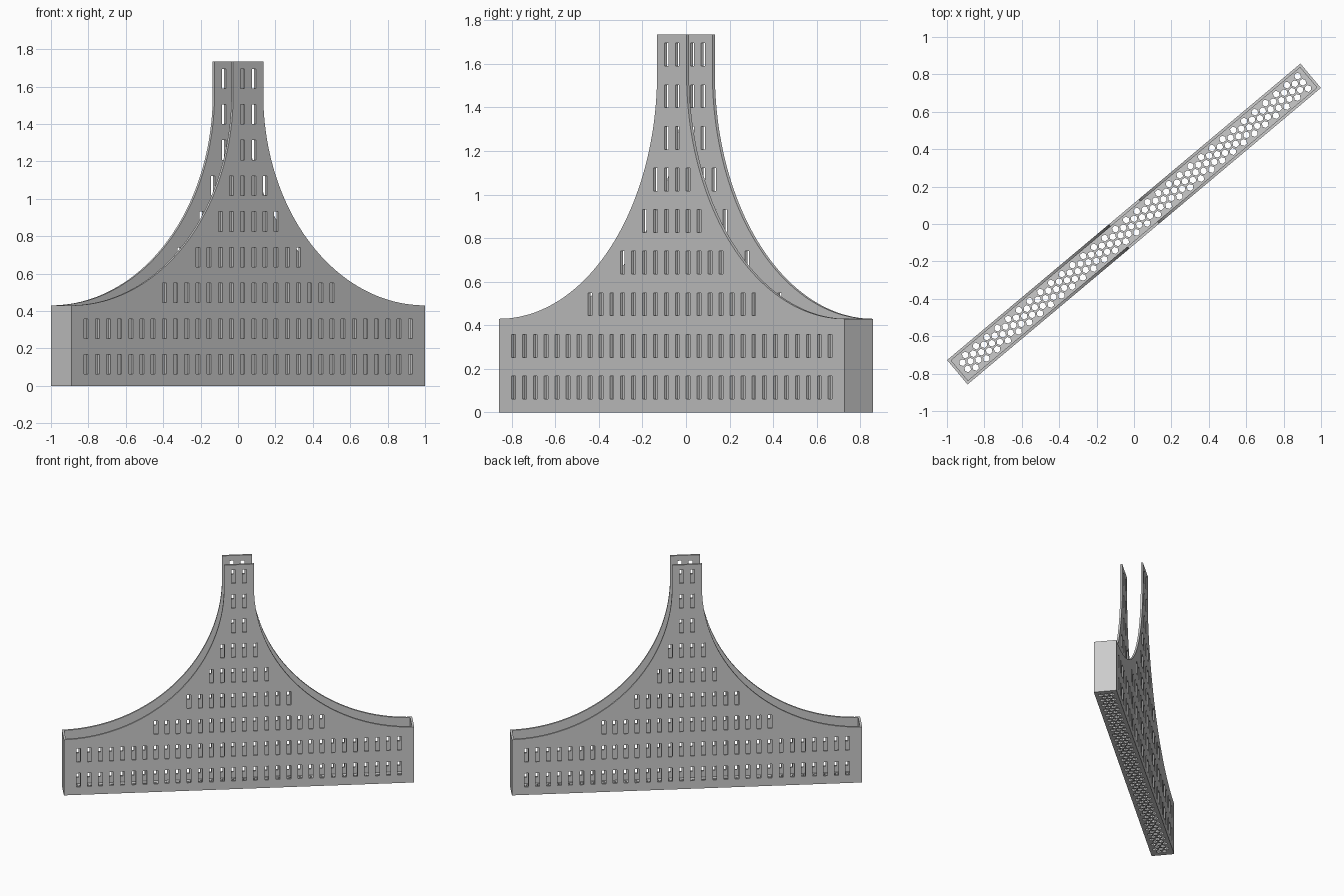
import bpy, bmesh, math
from mathutils import Matrix

cube = bpy.data.objects.get("Cube")
if cube:
    bpy.data.objects.remove(cube, do_unlink=True)

TURN = Matrix.Rotation(math.radians(40), 4, "Z")
HALF, DEPTH, WALL = 1.233, 0.17, 0.015      # half length, depth, wall thickness
BASE, TOP, NECK = 0.43, 1.735, 0.105        # base height, full height, half neck

grey = bpy.data.materials.new("light grey")
grey.use_nodes = True
grey.diffuse_color = (0.6, 0.6, 0.6, 1)
grey.node_tree.nodes["Principled BSDF"].inputs["Base Color"].default_value = (0.6, 0.6, 0.6, 1)


def prism(bm, outline, offset):
    """Extrude a closed outline of 3D points along offset."""
    face = bm.faces.new([bm.verts.new(p) for p in outline])
    new = bmesh.ops.extrude_face_region(bm, geom=[face])["geom"]
    verts = [v for v in new if isinstance(v, bmesh.types.BMVert)]
    bmesh.ops.translate(bm, verts=verts, vec=offset)


def box(bm, x0, x1, y0, y1, z0, z1):
    prism(bm, [(x0, y0, z0), (x1, y0, z0), (x1, y1, z0), (x0, y1, z0)], (0, 0, z1 - z0))


def make(name, bm):
    bmesh.ops.recalc_face_normals(bm, faces=bm.faces)
    bm.transform(TURN)
    mesh = bpy.data.meshes.new(name)
    bm.to_mesh(mesh)
    bm.free()
    mesh.materials.append(grey)
    obj = bpy.data.objects.new(name, mesh)
    bpy.context.collection.objects.link(obj)
    return obj


# Flared tower body: long base, quarter-circle shoulders, narrow neck
radius = HALF - NECK
STEPS = 48
right = [(HALF, 0)]
for i in range(STEPS + 1):
    a = math.pi / 2 * i / STEPS
    right.append((HALF - radius * math.sin(a), BASE + radius * (1 - math.cos(a))))
right.append((NECK, TOP))
outline = right + [(-x, z) for x, z in reversed(right)]
bm = bmesh.new()
prism(bm, [(x, -DEPTH / 2, z) for x, z in outline], (0, DEPTH, 0))
body = make("perforated_tower_shell", bm)

# Hollow interior, open at the top
bm = bmesh.new()
inner_x, inner_y = HALF - WALL, DEPTH / 2 - WALL
box(bm, -inner_x, inner_x, -inner_y, inner_y, WALL, TOP + 1)
cavity = make("cavity_cutter", bm)

# Rows of upright slots through both walls
bm = bmesh.new()
PITCH, ROW, SLOT_W, SLOT_H = 0.078, 0.191, 0.028, 0.105
for row, count in enumerate((30, 30, 16, 10, 6, 4, 2, 2, 2)):
    z = 0.062 + row * ROW
    for i in range(count):
        x = (i - (count - 1) / 2) * PITCH
        box(bm, x - SLOT_W / 2, x + SLOT_W / 2, -DEPTH, DEPTH, z, z + SLOT_H)
slots = make("slot_cutter", bm)

# Honeycomb of holes through the floor, columns of two and three in turn
bm = bmesh.new()
COLUMNS, SPACING, HOLE = 64, 0.0432, 0.0185
for c in range(COLUMNS):
    x = (c - (COLUMNS - 1) / 2) * SPACING * math.sqrt(3) / 2
    count = 2 + c % 2
    for i in range(count):
        y = (i - (count - 1) / 2) * SPACING
        ring = [(x + HOLE * math.cos(k * math.pi / 3),
                 y + HOLE * math.sin(k * math.pi / 3), -WALL) for k in range(6)]
        prism(bm, ring, (0, 0, WALL * 3))
holes = make("floor_hole_cutter", bm)

# Cut everything out of the body
bpy.ops.object.select_all(action="DESELECT")
bpy.context.view_layer.objects.active = body
body.select_set(True)
for cutter in (cavity, slots, holes):
    cutter.hide_render = True
    mod = body.modifiers.new(cutter.name, "BOOLEAN")
    mod.operation, mod.solver, mod.object = "DIFFERENCE", "EXACT", cutter
    bpy.ops.object.modifier_apply(modifier=mod.name)
    bpy.data.objects.remove(cutter, do_unlink=True)
bpy.ops.object.shade_smooth_by_angle(angle=math.radians(30))
